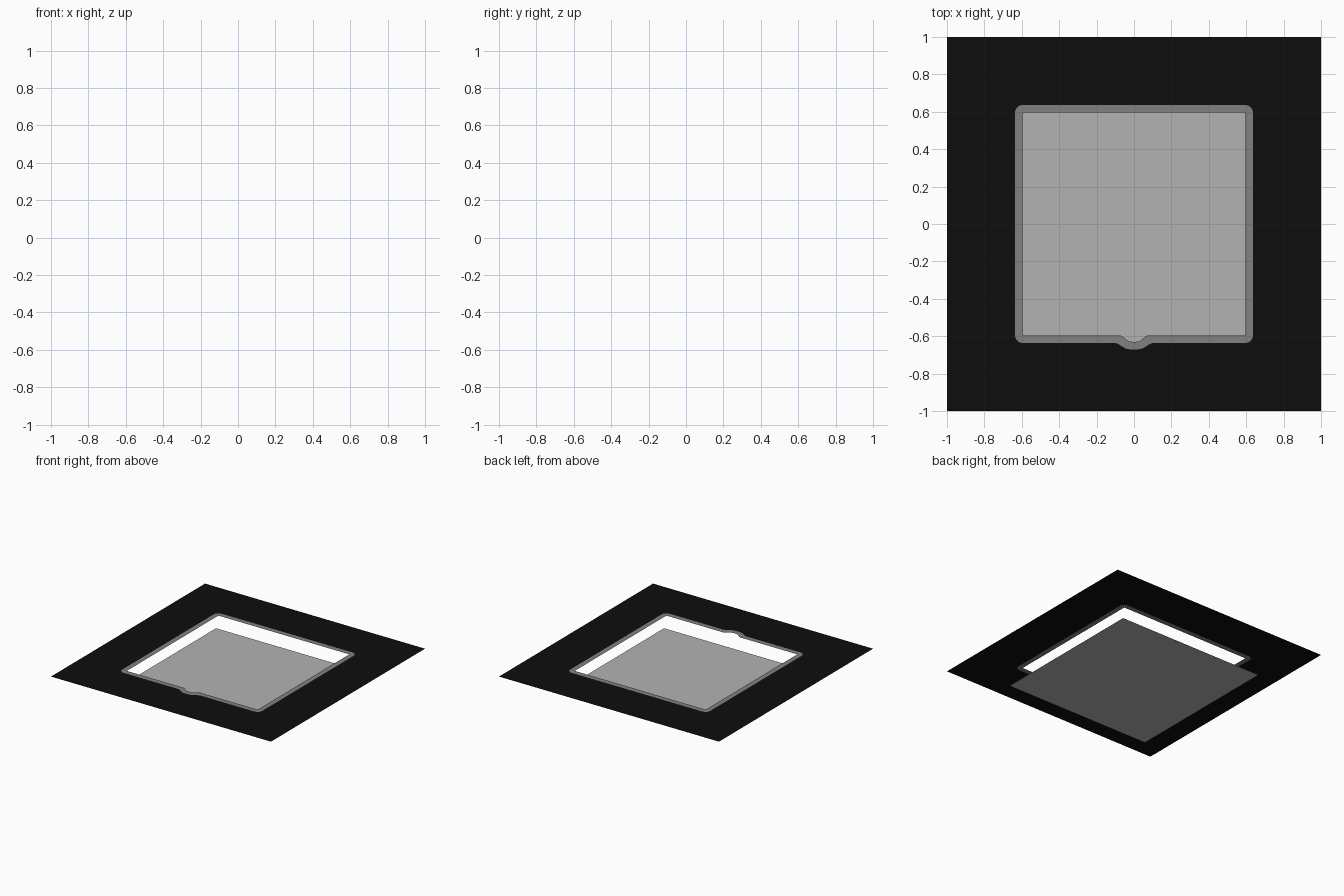
import bpy, bmesh, math

if "Cube" in bpy.data.objects:
    bpy.data.objects.remove(bpy.data.objects["Cube"])

TOP = 0.15      # height of the cover sheet
INNER = 0.595   # half width of the opening
RIM = 0.041     # width of the rim


def material(name, value):
    m = bpy.data.materials.new(name)
    m.diffuse_color = (value, value, value, 1)
    m.use_nodes = True
    m.node_tree.nodes["Principled BSDF"].inputs["Base Color"].default_value = m.diffuse_color
    return m


def finish(name, bm, mat):
    bmesh.ops.recalc_face_normals(bm, faces=bm.faces[:])
    for f in bm.faces:
        if f.normal.z < 0:
            f.normal_flip()
    me = bpy.data.meshes.new(name)
    bm.to_mesh(me)
    bm.free()
    me.materials.append(mat)
    bpy.context.collection.objects.link(bpy.data.objects.new(name, me))


def outline(half, radius, notch_outer, notch_flat):
    """Rounded square with a smooth finger notch on the front side."""
    pts = []
    steps = 8
    for i in range(steps + 1):              # left shoulder of the notch
        t = i / steps
        x = -notch_outer + (notch_outer - notch_flat) * t
        pts.append((x, -half - 0.033 * t * t * (3 - 2 * t)))
    pts += [(0, -half - 0.036)]
    pts += [(-x, y) for x, y in reversed(pts[:-1])]
    c = half - radius
    for k, (sx, sy) in enumerate([(1, -1), (1, 1), (-1, 1), (-1, -1)]):
        for i in range(7):                  # rounded corners
            a = math.radians(-90 + 90 * k + 15 * i)
            pts.append((sx * c + radius * math.cos(a), sy * c + radius * math.sin(a)))
    return pts


def add_loop(bm, pts, z):
    vs = [bm.verts.new((x, y, z)) for x, y in pts]
    return vs, [bm.edges.new((vs[i - 1], vs[i])) for i in range(len(vs))]


def square(h):
    return [(-h, -h), (h, -h), (h, h), (-h, h)]


black = material("black", 0.004)
rim_grey = material("mid_grey", 0.22)
panel_grey = material("light_grey", 0.45)

outer = outline(INNER + RIM, RIM, 0.105, 0.03)
inner = outline(INNER, 0.006, 0.078, 0.02)

# Cover sheet with the opening cut out
bm = bmesh.new()
edges = add_loop(bm, square(1.0), TOP)[1] + add_loop(bm, outer, TOP)[1]
bmesh.ops.triangle_fill(bm, edges=edges, use_beauty=True)
finish("cover_sheet", bm, black)

# Rim around the opening
bm = bmesh.new()
a, b = add_loop(bm, outer, TOP)[0], add_loop(bm, inner, TOP)[0]
for i in range(len(a)):
    bm.faces.new((a[i - 1], a[i], b[i], b[i - 1]))
finish("opening_rim", bm, rim_grey)

# Panel below the opening
bm = bmesh.new()
bm.faces.new(add_loop(bm, square(0.666), 0)[0])
finish("lower_panel", bm, panel_grey)
